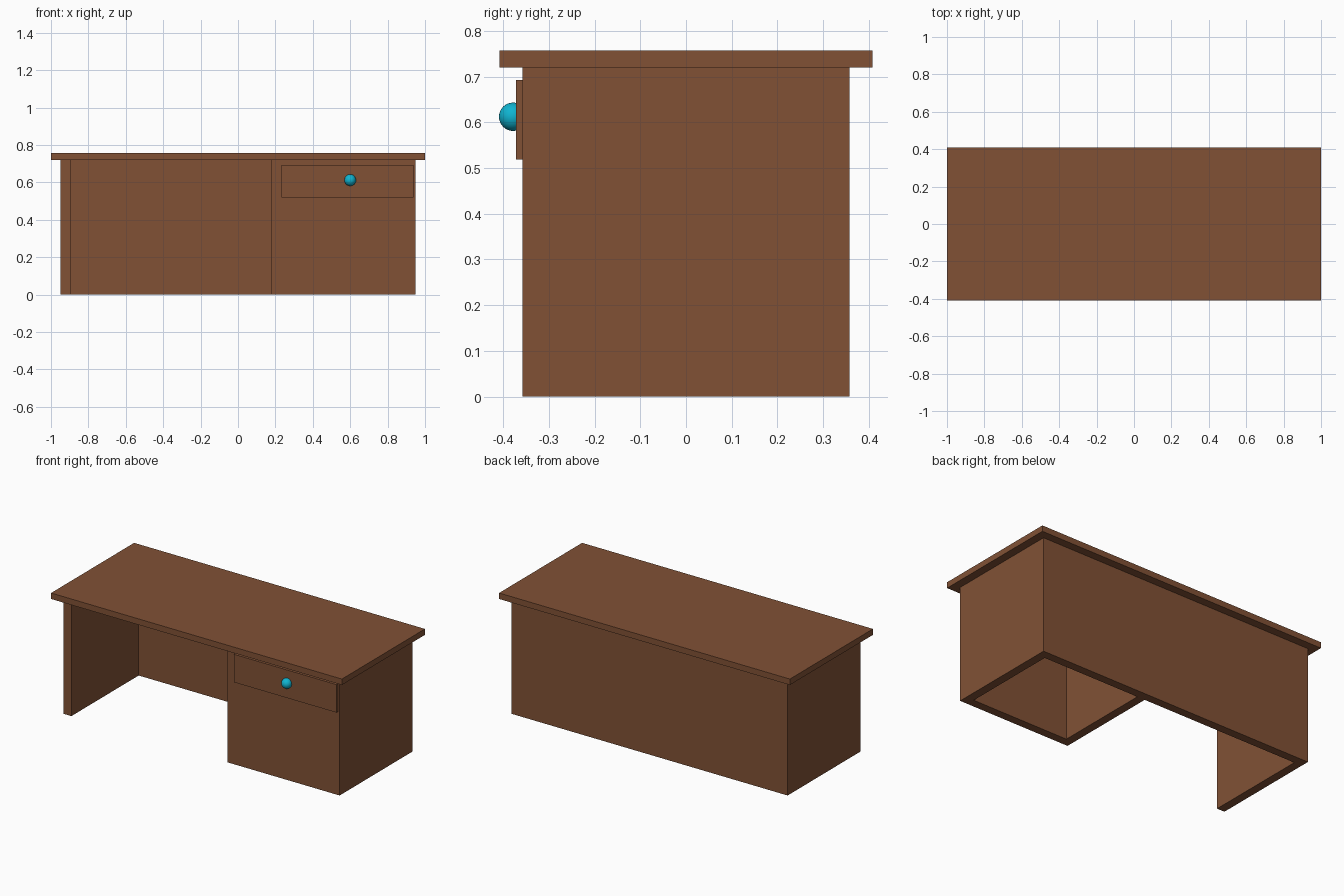
import bpy

cube = bpy.data.objects.get("Cube")
if cube:
    bpy.data.objects.remove(cube, do_unlink=True)


def material(name, rgb):
    mat = bpy.data.materials.new(name)
    mat.use_nodes = True
    mat.diffuse_color = (*rgb, 1)
    mat.node_tree.nodes["Principled BSDF"].inputs["Base Color"].default_value = (*rgb, 1)
    return mat


wood = material("brown_wood", (0.22, 0.083, 0.036))
cyan = material("cyan_knob", (0.005, 0.46, 0.64))


def box(name, x, y, z):
    """Board spanning the given (low, high) ranges."""
    spans = (x, y, z)
    bpy.ops.mesh.primitive_cube_add(size=1, location=[(a + b) / 2 for a, b in spans])
    obj = bpy.context.object
    obj.name = name
    obj.scale = [b - a for a, b in spans]
    bpy.ops.object.transform_apply(location=False, rotation=False, scale=True)
    obj.data.materials.append(wood)
    return obj


W, D, H, T = 0.949, 0.357, 0.72, 0.053   # carcass half width, half depth, height, board
INNER = 0.178                            # inner edge of the drawer pedestal
inside = (-D, D - T)

# Desk top and carcass boards
box("desk_top", (-1, 1), (-0.408, 0.408), (H, 0.757))
box("back_panel", (-W, W), (D - T, D), (0, H))
box("right_leg_panel", (-W, -W + T), inside, (0, H))

# Drawer pedestal, hollow and open underneath
box("left_leg_panel", (W - T, W), (-D + T, D - T), (0, H))
box("pedestal_divider", (INNER, INNER + T), (-D + T, D - T), (0, H))
box("pedestal_front", (INNER, W), (-D, -D + T), (0, H))

# Drawer front and its knob
box("drawer_front", (0.232, 0.938), (-0.372, -D), (0.518, 0.692))
bpy.ops.mesh.primitive_uv_sphere_add(segments=32, ring_count=16, radius=0.031,
                                     location=(0.6, -0.378, 0.612))
knob = bpy.context.object
knob.name = "drawer_knob"
knob.data.materials.append(cyan)
bpy.ops.object.shade_smooth()
